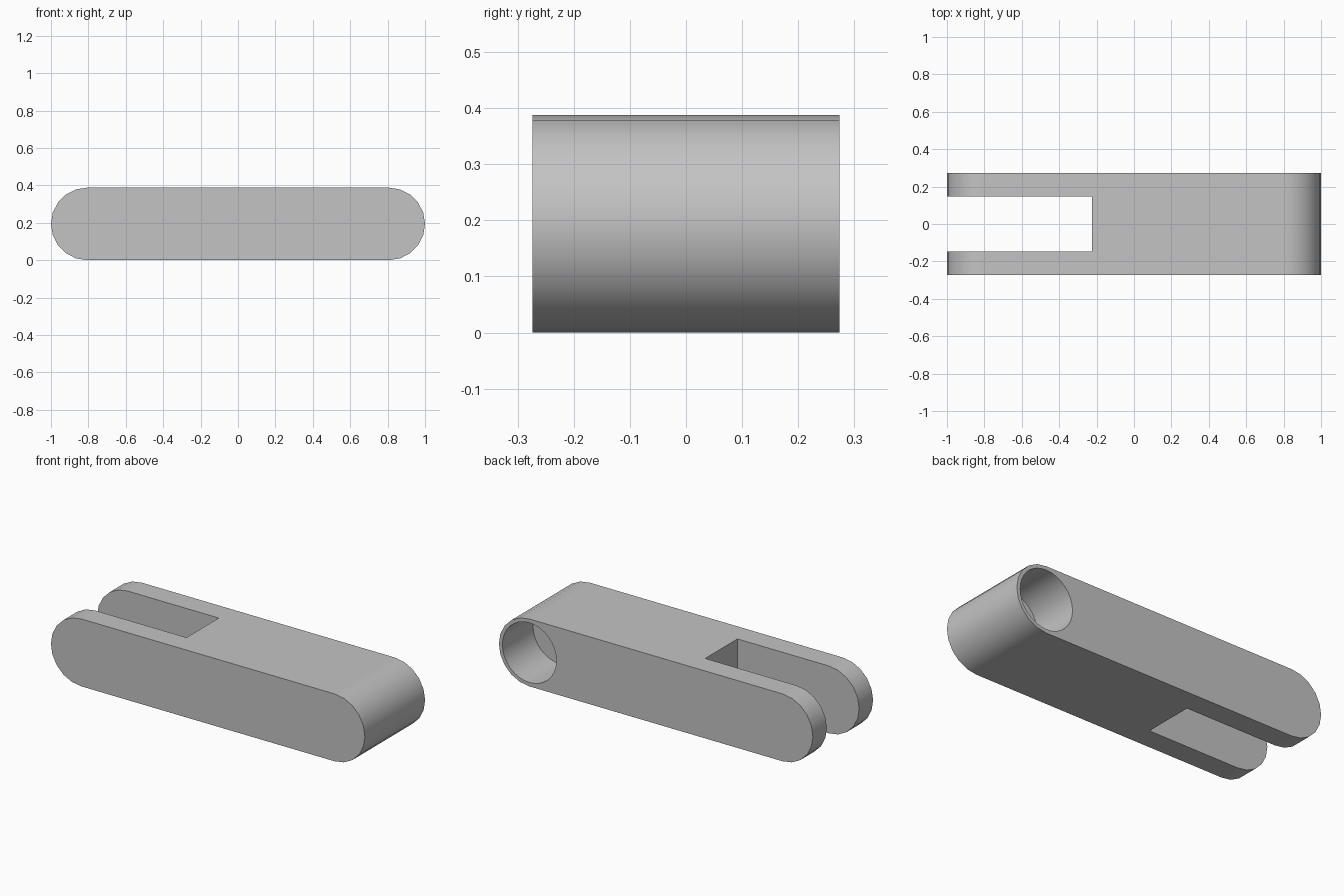
import bpy
import bmesh
from math import cos, sin, pi, radians

cube = bpy.data.objects.get("Cube")
if cube:
    bpy.data.objects.remove(cube, do_unlink=True)

RADIUS = 0.194        # rounded end radius
END_X = 1 - RADIUS    # centre of each rounded end
HALF_DEPTH = 0.274
STEPS = 10            # segments per rounded end

grey = bpy.data.materials.new("plain grey")
grey.use_nodes = True
colour = (0.55, 0.55, 0.55, 1)
grey.diffuse_color = colour
grey.node_tree.nodes["Principled BSDF"].inputs["Base Color"].default_value = colour


def prism(name, outline, y0, y1):
    """Extrude an x-z outline along y."""
    bm = bmesh.new()
    face = bm.faces.new([bm.verts.new((x, y0, z)) for x, z in outline])
    grown = bmesh.ops.extrude_face_region(bm, geom=[face])["geom"]
    verts = [v for v in grown if isinstance(v, bmesh.types.BMVert)]
    bmesh.ops.translate(bm, verts=verts, vec=(0, y1 - y0, 0))
    bmesh.ops.recalc_face_normals(bm, faces=bm.faces)
    mesh = bpy.data.meshes.new(name)
    bm.to_mesh(mesh)
    bm.free()
    mesh.materials.append(grey)
    obj = bpy.data.objects.new(name, mesh)
    bpy.context.collection.objects.link(obj)
    return obj


def arc(cx, radius, start, sweep, steps):
    angles = [start + sweep * i / steps for i in range(steps + 1)]
    return [(cx + radius * cos(a), RADIUS + radius * sin(a)) for a in angles]


# Long link with two rounded ends
outline = arc(END_X, RADIUS, -pi / 2, pi, STEPS) + arc(-END_X, RADIUS, pi / 2, pi, STEPS)
link = prism("link_body", outline, -HALF_DEPTH, HALF_DEPTH)

# Fork slot, and blind round socket in the back face
slot = prism("slot_cutter", [(-1.2, -0.2), (-0.225, -0.2), (-0.225, 0.6), (-1.2, 0.6)],
             -0.147, 0.147)
socket = prism("socket_cutter", arc(END_X, 0.172, 0, 2 * pi, 32)[:-1], -0.005, 0.4)

bpy.ops.object.select_all(action="DESELECT")
bpy.context.view_layer.objects.active = link
link.select_set(True)
for cutter in (slot, socket):
    cutter.hide_render = True
    cut = link.modifiers.new(cutter.name, "BOOLEAN")
    cut.operation = "DIFFERENCE"
    cut.solver = "EXACT"
    cut.object = cutter
    bpy.ops.object.modifier_apply(modifier=cut.name)
    bpy.data.objects.remove(cutter, do_unlink=True)

# Smooth round ends, crisp rims and flat sides
bpy.ops.object.shade_smooth_by_angle(angle=radians(30))
weighted = link.modifiers.new("flat_sides", "WEIGHTED_NORMAL")
weighted.keep_sharp = True
